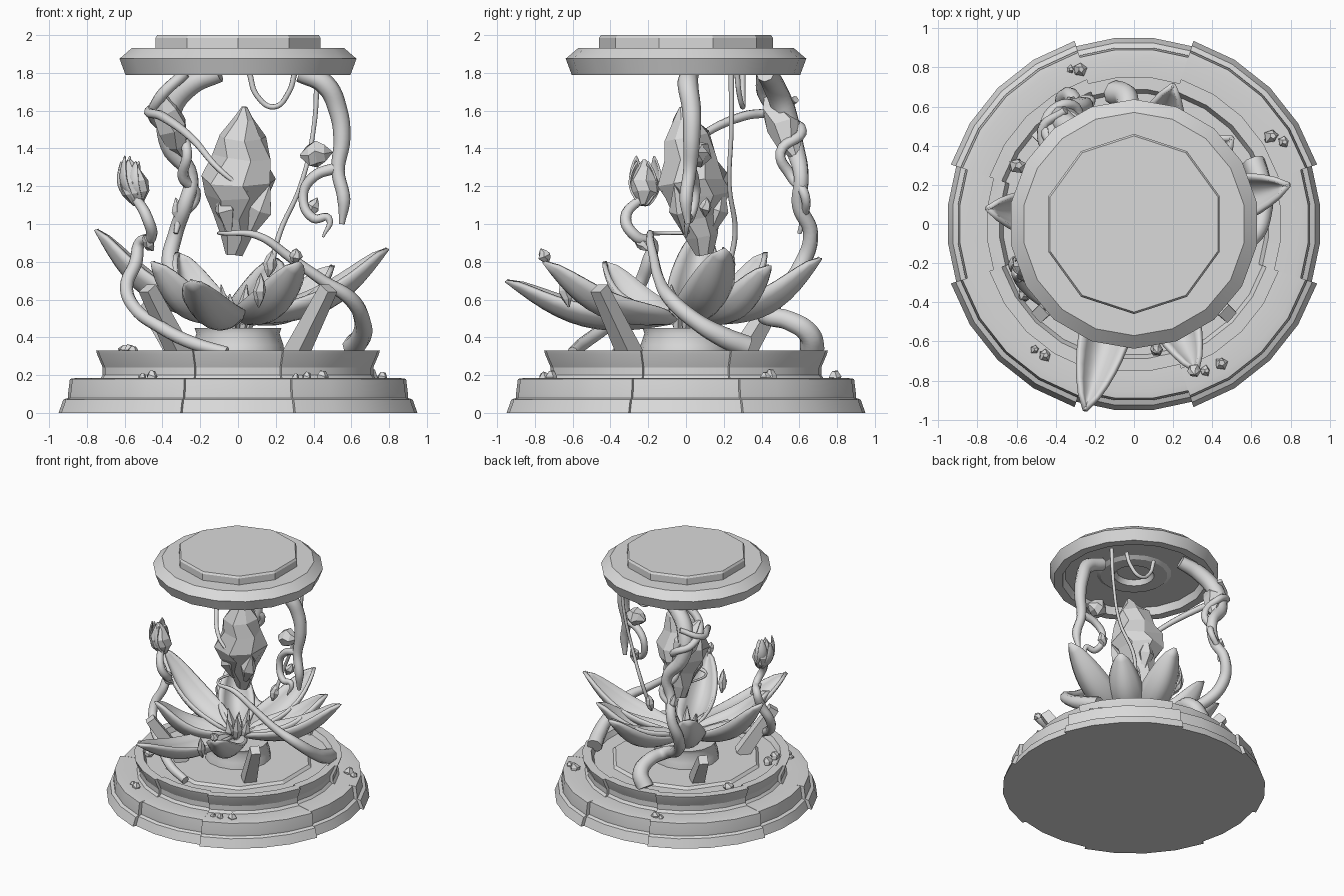
import bpy, bmesh, math, random
from mathutils import Vector

if "Cube" in bpy.data.objects:
    bpy.data.objects.remove(bpy.data.objects["Cube"])

random.seed(4)
stone = bpy.data.materials.new("plain_grey")
stone.diffuse_color = (0.7, 0.7, 0.7, 1)
stone.use_nodes = True
stone.node_tree.nodes["Principled BSDF"].inputs["Base Color"].default_value = stone.diffuse_color


def finish(name, bm, smooth=None):
    bmesh.ops.remove_doubles(bm, verts=bm.verts, dist=0.0005)
    bmesh.ops.recalc_face_normals(bm, faces=bm.faces)
    me = bpy.data.meshes.new(name)
    bm.to_mesh(me)
    bm.free()
    me.materials.append(stone)
    ob = bpy.data.objects.new(name, me)
    bpy.context.collection.objects.link(ob)
    if smooth:
        bpy.ops.object.select_all(action='DESELECT')
        ob.select_set(True)
        bpy.context.view_layer.objects.active = ob
        bpy.ops.object.shade_smooth_by_angle(angle=math.radians(smooth))
    return ob


def skin(bm, rings, closed=True):
    """Join rows of points with quads."""
    rows = [[bm.verts.new(p) for p in r] for r in rings]
    for a, b in zip(rows, rows[1:]):
        n = len(a)
        for i in range(n if closed else n - 1):
            j = (i + 1) % n
            bm.faces.new((a[i], a[j], b[j], b[i]))
    return rows


def lathe(name, profile, spokes, smooth=None):
    """Turn a profile around z; spokes are (degrees, radius scale)."""
    bm = bmesh.new()
    skin(bm, [[(r * s * math.cos(math.radians(a)), r * s * math.sin(math.radians(a)), z)
               for a, s in spokes] for r, z in profile])
    return finish(name, bm, smooth)


def even(n, turn=0):
    return [(turn + 360 * i / n, 1) for i in range(n)]


def shard(name, a, b, radii, sides=6, jitter=0.12, smooth=None):
    """Faceted spindle from a to b; radii are (position, radius)."""
    a, b = Vector(a), Vector(b)
    q = (b - a).to_track_quat('Z', 'Y')
    bm = bmesh.new()
    rings = []
    for k, (t, r) in enumerate(radii):
        ring = []
        for i in range(sides):
            ang = 2 * math.pi * (i + 0.3 * (k % 2) * (jitter > 0)) / sides + math.pi / 4
            rr = r * (1 + random.uniform(-jitter, jitter))
            lift = random.uniform(-jitter, jitter) * r * 0.6
            off = Vector((rr * math.cos(ang), rr * math.sin(ang), lift))
            ring.append(a.lerp(b, t) + q @ off)
        rings.append(ring)
    rows = skin(bm, rings)
    bm.faces.new(rows[0])
    bm.faces.new(rows[-1])
    return finish(name, bm, smooth)


def petal(name, base, tip, half, cup=0.85, sag=0.125, thick=0.025):
    """Pointed cupped leaf between base and tip."""
    base, tip = Vector(base), Vector(tip)
    axis = tip - base
    side = axis.cross(Vector((0, 0, 1))).normalized()
    up = side.cross(axis).normalized()
    rows = []
    for i in range(13):
        t = i / 12
        w = half * 1.87 * (t + 0.02) ** 0.6 * max(1 - t, 0.001) ** 0.75
        mid = base + axis * t - up * (sag * math.sin(math.pi * t))
        rows.append([mid + side * (w * s / 4) + up * (cup * w * (s / 4) ** 2)
                     for s in range(-4, 5)])
    bm = bmesh.new()
    skin(bm, rows, closed=False)
    ob = finish(name, bm, 50)
    mod = ob.modifiers.new("thickness", 'SOLIDIFY')
    mod.thickness, mod.offset = thick, 0
    return ob


def vine(name, pts):
    """Tapered tube through (x, y, z, radius) points."""
    cu = bpy.data.curves.new(name, 'CURVE')
    cu.dimensions = '3D'
    cu.bevel_depth, cu.bevel_resolution, cu.use_fill_caps = 1, 2, True
    cu.resolution_u = 6
    sp = cu.splines.new('BEZIER')
    sp.bezier_points.add(len(pts) - 1)
    for p, (x, y, z, r) in zip(sp.bezier_points, pts):
        p.co, p.radius = (x, y, z), r
        p.handle_left_type = p.handle_right_type = 'AUTO'
    cu.materials.append(stone)
    ob = bpy.data.objects.new(name, cu)
    bpy.context.collection.objects.link(ob)
    bpy.ops.object.select_all(action='DESELECT')
    ob.select_set(True)
    bpy.context.view_layer.objects.active = ob
    bpy.ops.object.convert(target='MESH')
    bpy.ops.object.shade_smooth_by_angle(angle=math.radians(60))


# Stepped base: wide raised corner blocks between narrower recessed blocks
blocks = []
for k in range(4):
    blocks += [(90 * k - 18 + 12 * i, 1.0) for i in range(4)]
    blocks += [(90 * k + 18 + 13.5 * i, 1.03) for i in range(5)]
lathe("stepped_base", [(0, 0), (.955, 0), (.93, .07), (.905, .08), (.905, .1), (.895, .18),
                       (.86, .185), (.735, .18), (.72, .2), (.72, .24), (.75, .31),
                       (.755, .33), (.69, .33), (.67, .29), (0, .29)], blocks, 20)
lathe("floor_disc", [(0, .29), (.57, .29), (.55, .31), (0, .31)], even(10, 18))
lathe("flower_pedestal", [(.25, .3), (.24, .36), (.22, .42), (.23, .45), (0, .45)], even(16), 40)

# Cap with hollow underside and raised plate
lathe("cap", [(0, 1.87), (.13, 1.87), (.15, 1.83), (.25, 1.83), (.28, 1.85), (.52, 1.85),
              (.54, 1.79), (.605, 1.79), (.637, 1.875), (.57, 1.932), (0, 1.935)],
      even(18, 10), 20)
lathe("cap_plate", [(.46, 1.925), (.46, 1.985), (.45, 2.0), (0, 2.0)], even(10, 18))

# Large open flower
tips = [(.79, .2, .87), (-.75, .08, .97), (-.25, -.95, .70), (.2, .71, .82),
        (.32, -.75, .80), (-.45, -.43, .80), (-.32, .42, .85), (.50, .44, .78)]
for x, y, z in tips:
    d = Vector((x, y)).normalized() * .08
    petal("flower_petal", (d.x, d.y, .48), (x, y, z), .17)
for i in range(6):
    a = math.radians(60 * i)
    c, s = math.cos(a), math.sin(a)
    shard("flower_centre", (.05 * c, .05 * s, .44), (.09 * c, .09 * s, .63 + .05 * (i % 2)),
          [(0, .02), (.5, .035), (1, .003)], 5)

# Slanted supports
for sx, sy, top in ((-1, -1, .66), (1, -1, .66), (-1, 1, .58)):
    shard("slanted_support", (.3 * sx, .29 * sy, .3), (.48 * sx, .46 * sy, top),
          [(0, .07), (1, .05)], 4, 0)

# Hanging crystal
shard("crystal", (-.02, .1, .84), (.035, -.02, 1.62),
      [(0, .05), (.12, .085), (.26, .12), (.4, .175), (.5, .19),
       (.66, .15), (.8, .125), (.92, .06), (1, .015)], 7, .12)
for x, y in ((.14, -.06), (-.08, -.05), (.03, .2)):
    shard("crystal_sliver", (x * .5, y * .5 + .03, .95), (x * 1.2, y, 1.2),
          [(0, .02), (.5, .06), (1, .005)], 5)

# Thick vines
vine("back_left_vine", [(-.1, .42, 1.8, .05), (-.25, .46, 1.74, .06), (-.36, .52, 1.6, .065),
                        (-.36, .57, 1.42, .055), (-.25, .61, 1.25, .04), (-.28, .6, 1.1, .04),
                        (-.33, .66, .95, .04), (-.36, .61, .78, .045), (-.25, .48, .6, .045),
                        (-.1, .42, .52, .05), (-.04, .54, .49, .055), (-.04, .65, .42, .06),
                        (-.1, .67, .33, .065)])
vine("back_left_coil", [(-.28, .4, 1.8, .03), (-.42, .42, 1.66, .03), (-.44, .55, 1.55, .028),
                        (-.32, .61, 1.48, .028), (-.27, .5, 1.38, .028), (-.29, .56, 1.25, .03),
                        (-.22, .63, 1.15, .025), (-.31, .62, 1.02, .02), (-.33, .6, .95, .012)])
vine("right_vine", [(.33, .02, 1.8, .05), (.46, .01, 1.74, .055), (.53, .03, 1.6, .05),
                    (.55, .03, 1.45, .045), (.53, .02, 1.28, .035), (.56, 0, 1.13, .035),
                    (.55, .01, 1.0, .015)])
vine("right_vine_branch", [(.53, .02, 1.3, .03), (.4, .04, 1.25, .028), (.345, .05, 1.15, .025),
                           (.4, .02, 1.03, .025), (.48, .01, 1.03, .02), (.45, .0, .93, .006)])
vine("bud_vine", [(-.55, -.22, 1.15, .025), (-.48, -.32, 1.03, .03), (-.46, -.26, .93, .03),
                  (-.52, -.18, .9, .03), (-.54, -.2, .8, .035), (-.59, -.25, .67, .035),
                  (-.55, -.32, .56, .035), (-.42, -.42, .46, .035), (-.24, -.54, .37, .035),
                  (-.06, -.6, .32, .03)])
vine("low_right_vine", [(-.06, .1, .95, .008), (-.08, -.15, .95, .01), (.1, -.19, .94, .02),
                        (.28, -.17, .82, .025), (.45, -.14, .7, .03), (.6, -.08, .6, .04),
                        (.66, .06, .48, .045), (.65, .2, .4, .055), (.61, .32, .35, .06)])

# Thin tendrils
vine("stem", [(.42, .24, 1.8, .015), (.4, .24, 1.5, .012), (.33, .23, 1.2, .012),
              (.22, .26, .95, .014), (.17, .22, .75, .015)])
vine("hanging_loop", [(.06, .3, 1.8, .015), (.1, .3, 1.68, .014), (.19, .3, 1.62, .014),
                      (.27, .28, 1.7, .014), (.3, .27, 1.8, .015)])
vine("crystal_tendril", [(-.35, .58, 1.66, .02), (-.47, .48, 1.6, .025), (-.4, .3, 1.57, .025),
                         (-.24, .06, 1.45, .02), (-.1, -.1, 1.29, .015), (.05, -.12, 1.17, .008)])

# Closed bud on the left vine
shard("closed_bud", (-.53, -.22, 1.1), (-.575, -.22, 1.34),
      [(0, .025), (.25, .075), (.5, .08), (.8, .05), (1, .01)], 7)
for i in range(5):
    a = math.radians(72 * i + 20)
    c, s = math.cos(a), math.sin(a)
    petal("bud_petal", (-.53 + .02 * c, -.22 + .02 * s, 1.1),
          (-.57 + .05 * c, -.22 + .05 * s, 1.33 + .03 * (i % 2)), .05, .4, .05, .01)

# Leaves and small buds along the vines
spindle = [(0, .15), (.25, .75), (.5, 1), (.75, .7), (1, .05)]
leaves = [((-.42, .42, 1.7), (-.28, .59, 1.33), .09), ((.33, .06, 1.36), (.5, .06, 1.38), .075),
          ((.37, .1, 1.04), (.42, .11, 1.14), .035), ((.11, -.62, .56), (.12, -.66, .74), .035),
          ((.3, -.73, .79), (.31, -.77, .87), .035), ((.16, .22, .72), (.18, .24, .86), .035),
          ((-.3, .62, 1.0), (-.33, .62, 1.14), .035), ((-.45, -.2, .86), (-.5, -.27, .94), .035)]
for a, b, r in leaves:
    shard("vine_leaf", a, b, [(t, k * r) for t, k in spindle], 6, .15)

# Loose rubble on the steps
rubble = [(-.28, .79, .03), (-.33, .79, .02), (.7, .45, .035), (.76, .42, .025), (-.6, .3, .035),
          (.3, -.76, .02), (.36, -.75, .025), (.44, -.71, .03), (-.46, -.67, .03),
          (-.51, -.64, .02), (-.58, -.24, .035), (-.56, -.36, .03)]
for x, y, r in rubble:
    z = .18 if math.hypot(x, y) > .75 else .31
    shard("rubble", (x, y, z - .01), (x + .01, y, z + 1.4 * r),
          [(0, r), (.5, r * 1.1), (1, r * .5)], 5, .25)
